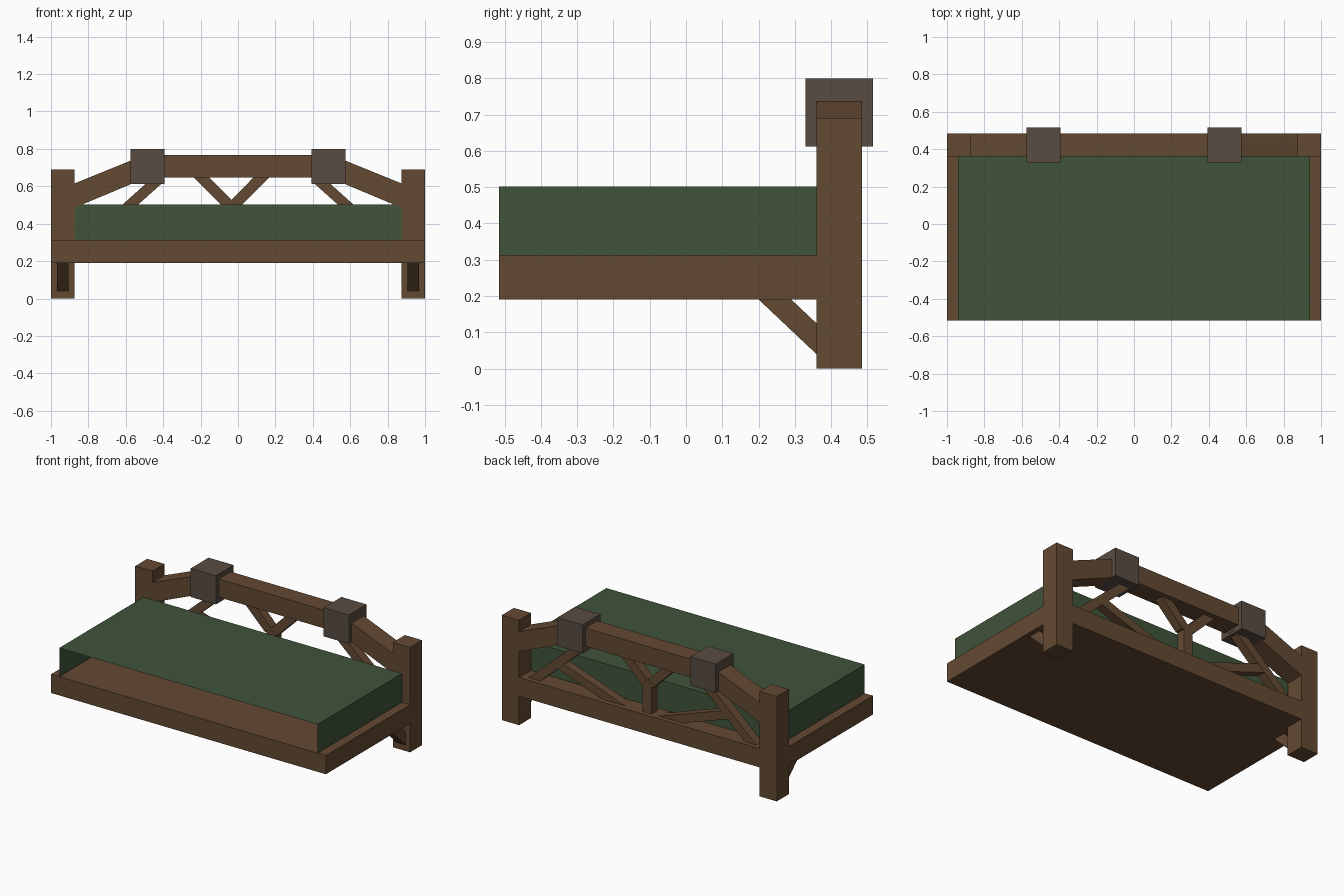
import bpy, bmesh
from mathutils import Vector

if "Cube" in bpy.data.objects:
    bpy.data.objects.remove(bpy.data.objects["Cube"], do_unlink=True)


def material(name, rgb):
    m = bpy.data.materials.new(name)
    m.use_nodes = True
    m.diffuse_color = (*rgb, 1)
    bsdf = m.node_tree.nodes["Principled BSDF"]
    bsdf.inputs["Base Color"].default_value = (*rgb, 1)
    bsdf.inputs["Roughness"].default_value = 0.9
    return m


WOOD = material("brown wood", (0.127, 0.067, 0.033))
BLOCK = material("grey brown block", (0.098, 0.072, 0.054))
GREEN = material("green cloth", (0.051, 0.087, 0.042))


def finish(name, bm, mat):
    mesh = bpy.data.meshes.new(name)
    bm.to_mesh(mesh)
    bm.free()
    mesh.materials.append(mat)
    ob = bpy.data.objects.new(name, mesh)
    bpy.context.collection.objects.link(ob)
    return ob


def prism(name, points, lo, hi, mat=WOOD, axis="y"):
    """Extrude a profile (x,z along y, or y,z along x) from lo to hi."""
    bm = bmesh.new()
    place = (lambda a, b: (a, lo, b)) if axis == "y" else (lambda a, b: (lo, a, b))
    face = bm.faces.new([bm.verts.new(place(a, b)) for a, b in points])
    out = bmesh.ops.extrude_face_region(bm, geom=[face])
    step = Vector((0, hi - lo, 0)) if axis == "y" else Vector((hi - lo, 0, 0))
    bmesh.ops.translate(bm, vec=step,
                        verts=[v for v in out["geom"] if isinstance(v, bmesh.types.BMVert)])
    bmesh.ops.recalc_face_normals(bm, faces=bm.faces)
    return finish(name, bm, mat)


def box(name, x, y, z, mat=WOOD):
    return prism(name, [(x[0], z[0]), (x[1], z[0]), (x[1], z[1]), (x[0], z[1])], *y, mat)


def mirrored(s, points):
    return [(s * x, z) for x, z in points]


FRONT, REAR = 0.36, 0.485       # depth of posts and beams
B0, B1 = 0.393, 0.453           # depth of the thin braces

# Platform
box("bed_base", (-1, 1), (-0.515, REAR - 0.001), (0.19, 0.313))

# Mattress shell, open at the front and underneath
mattress = box("mattress", (-0.94, 0.94), (-0.515, FRONT + 0.002), (0.313, 0.502), GREEN)
bm = bmesh.new()
bm.from_mesh(mattress.data)
bm.normal_update()
bmesh.ops.delete(bm, geom=[f for f in bm.faces if f.normal.y < -0.5 or f.normal.z < -0.5],
                 context="FACES_ONLY")
bm.to_mesh(mattress.data)
bm.free()

# Headboard centre beam
box("top_beam", (-0.45, 0.45), (FRONT, REAR), (0.648, 0.768))

for s, side in ((1, "left"), (-1, "right")):
    # Post with a knee brace under the platform
    x0, x1 = sorted((s * 0.875, s * 1.0))
    box(f"{side}_post", (x0, x1), (FRONT, REAR), (0, 0.69))
    x0, x1 = sorted((s * 0.905, s * 0.968))
    prism(f"{side}_knee_brace", [(0.19, 0.2), (0.28, 0.2), (0.37, 0.115), (0.37, 0.03)],
          x0, x1, axis="x")
    # Joint block and sloping beam
    x0, x1 = sorted((s * 0.392, s * 0.575))
    box(f"{side}_joint_block", (x0, x1), (0.33, 0.515), (0.612, 0.80), BLOCK)
    prism(f"{side}_sloping_beam",
          mirrored(s, [(0.54, 0.751), (0.89, 0.609), (0.89, 0.479), (0.54, 0.625)]), FRONT, REAR)
    # Long brace from block to rail, and the shallow brace that meets it
    prism(f"{side}_long_brace",
          mirrored(s, [(0.391, 0.63), (0.475, 0.63), (0.838, 0.305), (0.754, 0.305)]), B0, B1)
    prism(f"{side}_shallow_brace",
          mirrored(s, [(0.10, 0.305), (0.27, 0.305), (0.655, 0.438), (0.61, 0.482)]),
          B0 + 0.002, B1 - 0.002)
    # Arm of the central forked brace
    c = -0.035
    arm = [(-0.03, 0.49), (0.045, 0.49), (0.215, 0.66), (0.13, 0.66), (0.0, 0.527), (-0.03, 0.527)]
    prism(f"{side}_fork_arm", [(c + s * x, z) for x, z in arm],
          B0 + 0.001 * (s < 0), B1 - 0.001 * (s < 0))

# Stem of the forked brace
box("fork_stem", (-0.067, -0.003), (B0 - 0.001, B1 + 0.001), (0.305, 0.51))
